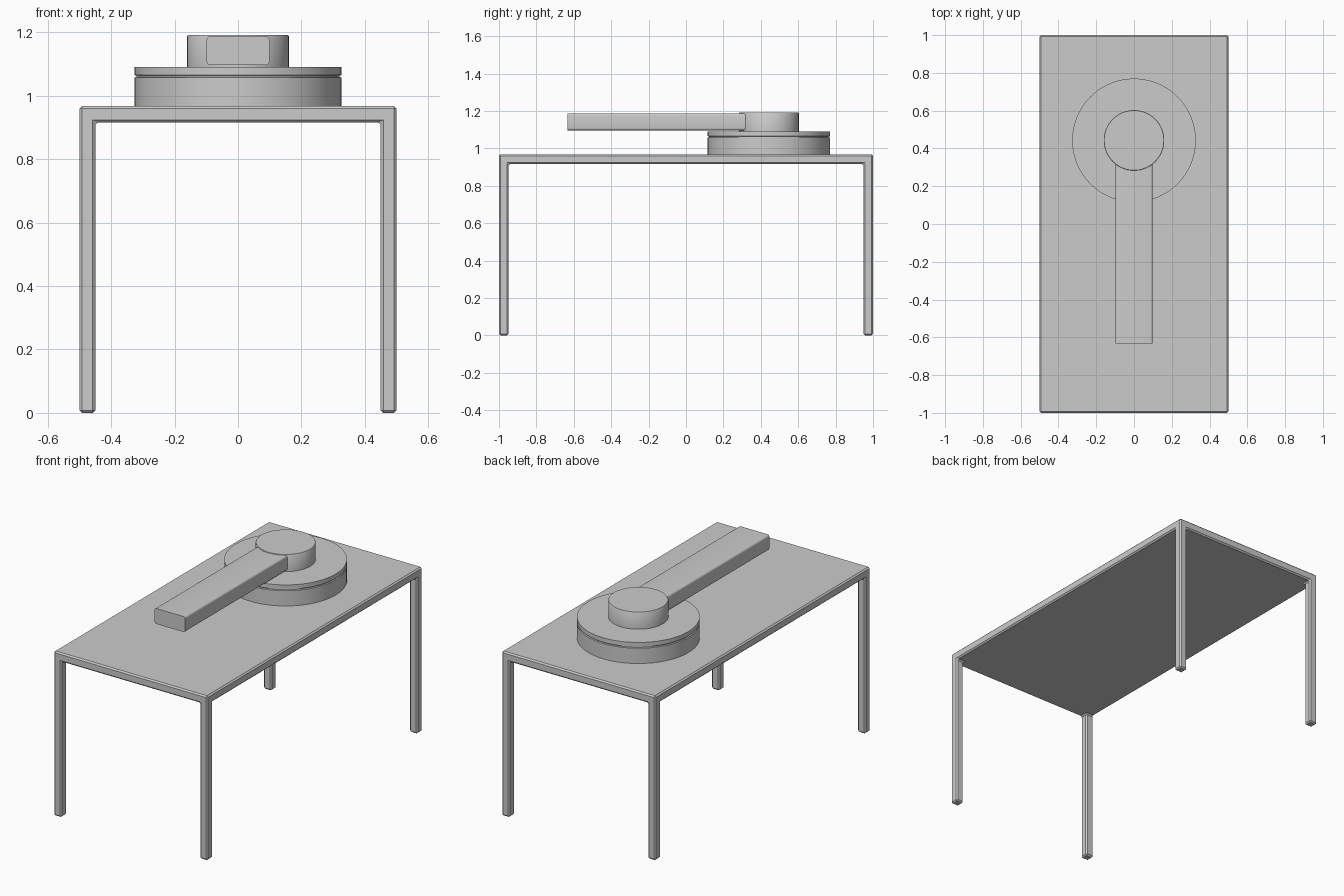
import bpy, bmesh, math

if "Cube" in bpy.data.objects:
    bpy.data.objects.remove(bpy.data.objects["Cube"])

HUB_Y = 0.443


def finish(name, bm, angle=35):
    bmesh.ops.recalc_face_normals(bm, faces=bm.faces[:])
    mesh = bpy.data.meshes.new(name)
    bm.to_mesh(mesh)
    bm.free()
    ob = bpy.data.objects.new(name, mesh)
    bpy.context.collection.objects.link(ob)
    bpy.ops.object.select_all(action='DESELECT')
    ob.select_set(True)
    bpy.context.view_layer.objects.active = ob
    bpy.ops.object.shade_smooth_by_angle(angle=math.radians(angle))
    return ob


def lathe(name, profile, steps=96):
    """Spin an (r, z) profile, starting and ending on the axis, around the hub."""
    bm = bmesh.new()
    verts = [bm.verts.new((r, HUB_Y, z)) for r, z in profile]
    edges = [bm.edges.new(p) for p in zip(verts, verts[1:])]
    bmesh.ops.spin(bm, geom=verts + edges, cent=(0, HUB_Y, 0), axis=(0, 0, 1),
                   angle=math.tau, steps=steps)
    bmesh.ops.remove_doubles(bm, verts=bm.verts[:], dist=1e-5)
    return finish(name, bm)


# Table: slab split into a 3x3 grid, legs extruded down from the corner cells
def table(width, length, top, thick, leg):
    bm = bmesh.new()
    xs = [-width / 2, -width / 2 + leg, width / 2 - leg, width / 2]
    ys = [-length / 2, -length / 2 + leg, length / 2 - leg, length / 2]
    grid = [[bm.verts.new((x, y, top - thick)) for y in ys] for x in xs]
    cells = {(i, j): bm.faces.new((grid[i][j], grid[i + 1][j],
                                   grid[i + 1][j + 1], grid[i][j + 1]))
             for i in range(3) for j in range(3)}
    corners = [cells[i, j] for i in (0, 2) for j in (0, 2)]

    def extrude(faces, z, keep):
        res = bmesh.ops.extrude_face_region(bm, geom=faces, use_keep_orig=keep)
        for v in res['geom']:
            if isinstance(v, bmesh.types.BMVert):
                v.co.z = z
        if not keep:
            old = [f for f in faces if f.is_valid]
            bmesh.ops.delete(bm, geom=old, context='FACES')

    extrude(list(cells.values()), top, True)
    extrude(corners, 0.0, False)
    bmesh.ops.recalc_face_normals(bm, faces=bm.faces[:])
    sharp = [e for e in bm.edges if e.calc_face_angle(0) > 0.5]
    bmesh.ops.bevel(bm, geom=sharp, offset=0.008, segments=1, affect='EDGES')
    return finish("table", bm, 30)


table(1.0, 2.0, 0.967, 0.052, 0.05)

# Round base with a narrow groove below its top plate
lathe("turntable_base", [
    (0, 0.966), (0.327, 0.966), (0.327, 1.057), (0.32, 1.059),
    (0.32, 1.063), (0.327, 1.065), (0.327, 1.091), (0, 1.091)])

# Hub drum
lathe("hub", [(0, 1.09), (0.16, 1.09), (0.16, 1.188), (0.158, 1.191), (0, 1.191)])

# Long arm with softened lengthwise edges, its inner end sunk into the hub
bm = bmesh.new()
bmesh.ops.create_cube(bm, size=1)
for v in bm.verts:
    v.co = (v.co.x * 0.198, -0.15 + v.co.y * 0.966, 1.142 + v.co.z * 0.091)
long_edges = [e for e in bm.edges if abs(e.verts[0].co.y - e.verts[1].co.y) > 0.5]
bmesh.ops.bevel(bm, geom=long_edges, offset=0.012, segments=4, profile=0.5,
                affect='EDGES')
finish("arm", bm)
